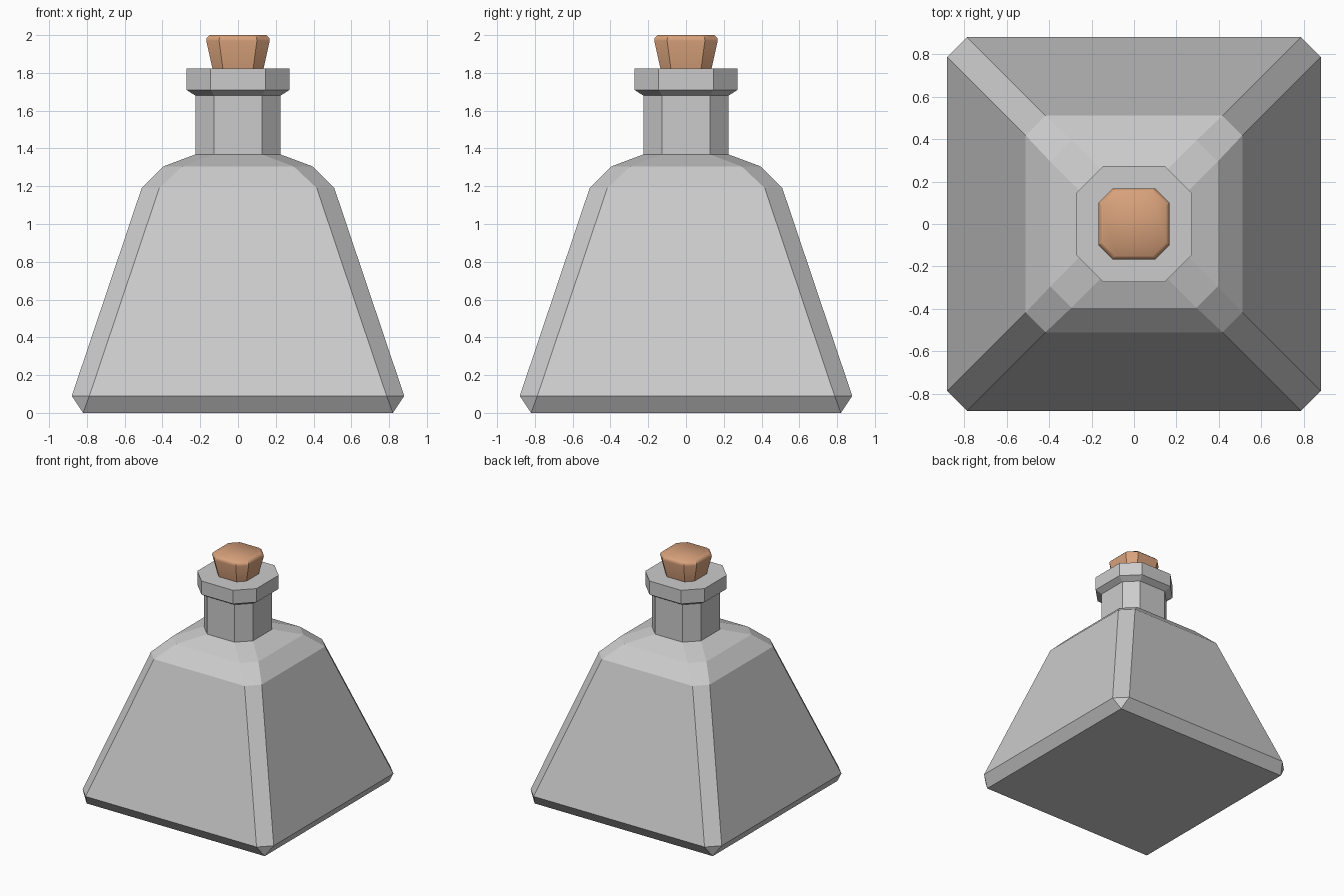
import bpy, bmesh

if "Cube" in bpy.data.objects:
    bpy.data.objects.remove(bpy.data.objects["Cube"])


def loft(name, rings):
    """Stack chamfered squares given as (z, half width, half flat side)."""
    bm = bmesh.new()
    loops = []
    for z, h, f in rings:
        pts = [(f, -h), (h, -f), (h, f), (f, h), (-f, h), (-h, f), (-h, -f), (-f, -h)]
        loops.append([bm.verts.new((x, y, z)) for x, y in pts])
    for lo, hi in zip(loops, loops[1:]):
        for i in range(8):
            j = (i + 1) % 8
            bm.faces.new((lo[i], lo[j], hi[j], hi[i]))
    bm.faces.new(loops[0][::-1])
    bm.faces.new(loops[-1])
    # merges the doubled corners where a ring is a plain square
    bmesh.ops.remove_doubles(bm, verts=bm.verts, dist=0.0001)
    bmesh.ops.recalc_face_normals(bm, faces=bm.faces)
    mesh = bpy.data.meshes.new(name)
    bm.to_mesh(mesh)
    bm.free()
    obj = bpy.data.objects.new(name, mesh)
    bpy.context.collection.objects.link(obj)
    return obj


# Bottle: foot, tapered body, stepped shoulder, neck and flared lip
loft("bottle", [
    (0.00, 0.82, 0.82),
    (0.09, 0.88, 0.787),
    (1.19, 0.51, 0.417),
    (1.305, 0.395, 0.295),
    (1.368, 0.226, 0.126),
    (1.68, 0.226, 0.126),
    (1.71, 0.273, 0.145),
    (1.823, 0.273, 0.145),
])

# Cork stopper, seated slightly into the lip
cork = loft("cork", [
    (1.80, 0.13, 0.077),
    (1.97, 0.168, 0.10),
    (1.985, 0.166, 0.098),
    (2.00, 0.150, 0.088),
])

# Cork shading: soft rim, crisp upright edges
mesh = cork.data
for poly in mesh.polygons:
    poly.use_smooth = True
for edge in mesh.edges:
    a, b = (mesh.vertices[i].co for i in edge.vertices)
    edge.use_edge_sharp = abs(a.z - b.z) > 0.005 or max(a.z, b.z) < 1.9

brown = bpy.data.materials.new("cork_brown")
brown.diffuse_color = (0.69, 0.36, 0.20, 1)
brown.use_nodes = True
brown.node_tree.nodes["Principled BSDF"].inputs["Base Color"].default_value = brown.diffuse_color
mesh.materials.append(brown)
